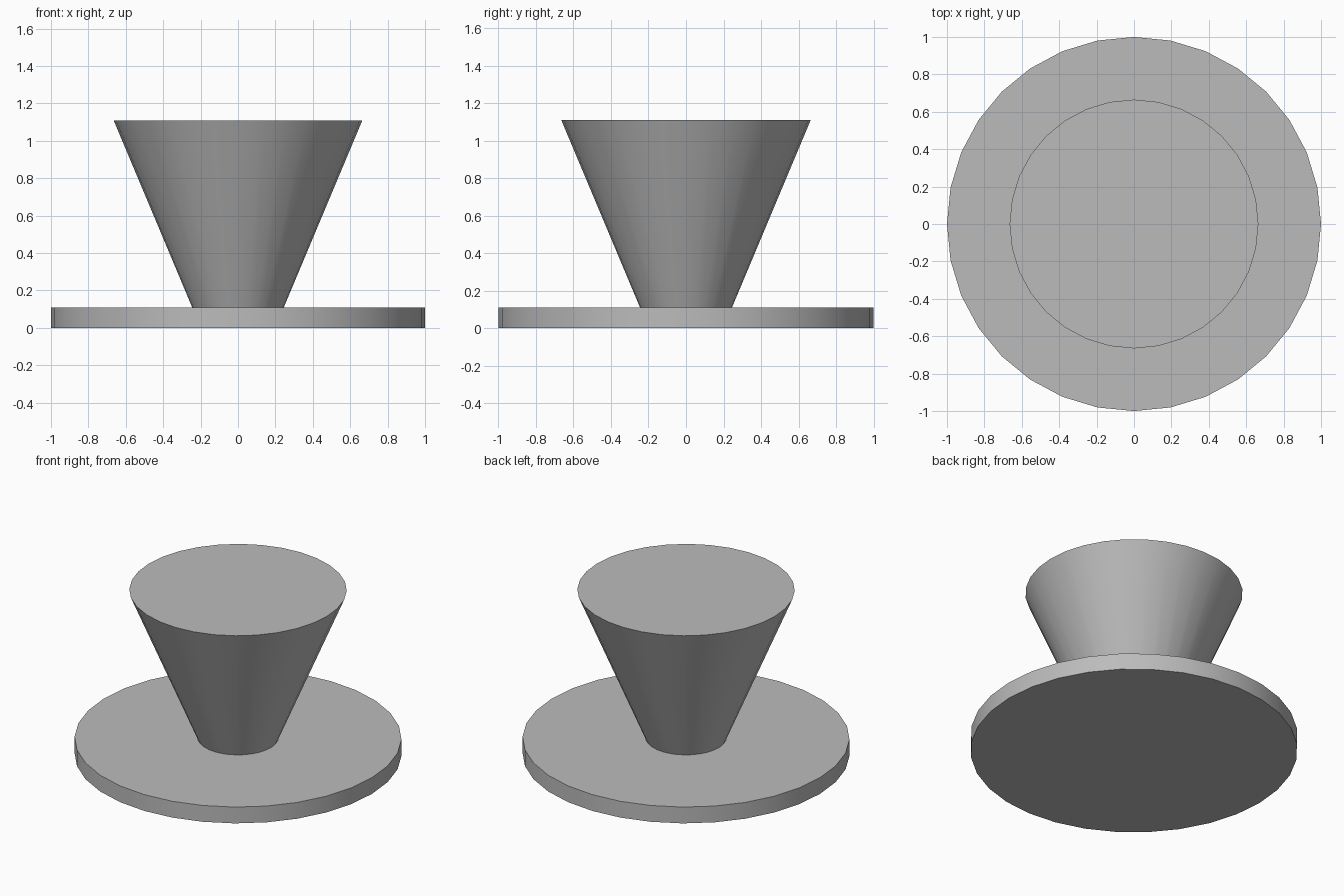
import bpy
import math

cube = bpy.data.objects.get("Cube")
if cube:
    bpy.data.objects.remove(cube, do_unlink=True)

SIDES = 32
BASE_TOP = 0.11

# Single plain grey
grey = bpy.data.materials.new("plain_grey")
grey.use_nodes = True
colour = (0.5, 0.5, 0.5, 1)
grey.diffuse_color = colour
grey.node_tree.nodes["Principled BSDF"].inputs["Base Color"].default_value = colour


def round_part(name, bottom_radius, top_radius, z_low, z_high):
    """Capped round part with smooth sides and sharp rims."""
    bpy.ops.mesh.primitive_cone_add(
        vertices=SIDES, radius1=bottom_radius, radius2=top_radius,
        depth=z_high - z_low, location=(0, 0, (z_low + z_high) / 2))
    part = bpy.context.object
    part.name = name
    part.data.materials.append(grey)
    bpy.ops.object.shade_smooth_by_angle(angle=math.radians(30))
    return part


# Flat disc foot
round_part("base_disc", 1.0, 1.0, 0, BASE_TOP)

# Flared body, narrow end on the disc
round_part("flared_body", 0.245, 0.665, BASE_TOP, 1.11)
